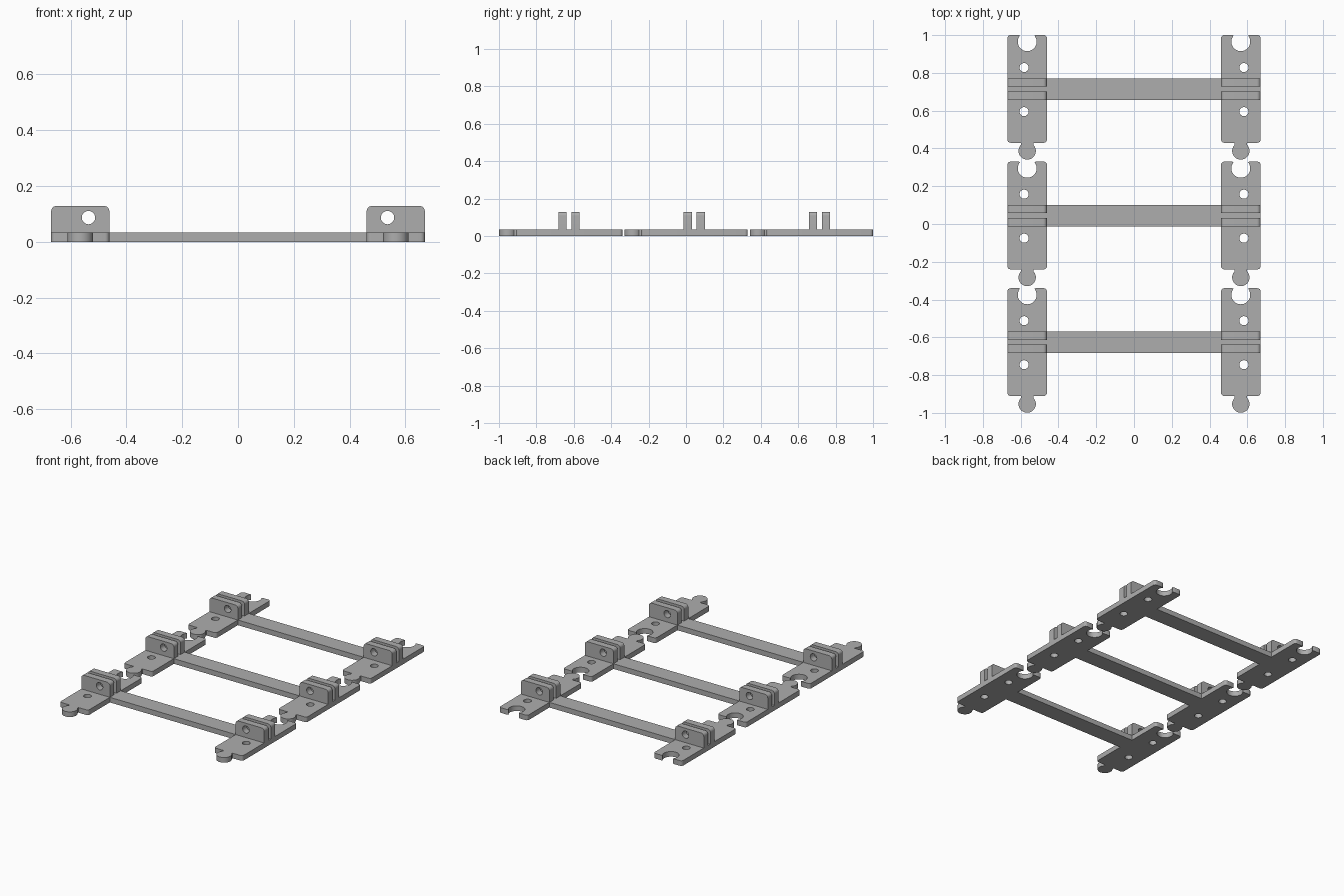
import bpy
import math
from mathutils import Matrix

if "Cube" in bpy.data.objects:
    bpy.data.objects.remove(bpy.data.objects["Cube"])

grey = bpy.data.materials.new("grey plastic")
grey.diffuse_color = (0.42, 0.42, 0.42, 1)
grey.use_nodes = True
grey.node_tree.nodes["Principled BSDF"].inputs["Base Color"].default_value = grey.diffuse_color

THICK = 0.034      # base plate thickness
TAB_TOP = 0.129    # top of the upright tabs
PITCH = 0.67       # distance between frames
INNER, OUTER = 0.461, 0.67
MID = (INNER + OUTER) / 2


def arc(cx, cy, r, start, end, n):
    """Points on an arc, angles in degrees."""
    return [(cx + r * math.cos(math.radians(start + (end - start) * i / n)),
             cy + r * math.sin(math.radians(start + (end - start) * i / n)))
            for i in range(n + 1)]


def circle(cx, cy, r, n=32):
    return arc(cx, cy, r, 0, 360, n)[:-1]


def slab(name, loops, depth, matrix):
    """Extrude an outline with holes along local z, from 0 to depth."""
    curve = bpy.data.curves.new(name, 'CURVE')
    curve.dimensions = '2D'
    curve.fill_mode = 'BOTH'
    curve.extrude = depth / 2
    for pts in loops:
        s = curve.splines.new('POLY')
        s.points.add(len(pts) - 1)
        for p, (x, y) in zip(s.points, pts):
            p.co = (x, y, 0, 1)
        s.use_cyclic_u = True
    obj = bpy.data.objects.new(name, curve)
    bpy.context.collection.objects.link(obj)
    bpy.ops.object.select_all(action='DESELECT')
    obj.select_set(True)
    bpy.context.view_layer.objects.active = obj
    bpy.ops.object.convert(target='MESH')
    obj = bpy.context.object
    obj.name = name
    obj.data.transform(matrix @ Matrix.Translation((0, 0, depth / 2)))
    obj.data.materials.clear()
    obj.data.materials.append(grey)
    bpy.ops.object.shade_smooth_by_angle(angle=math.radians(30))
    return obj


def base_plate(side, y0, label):
    """Track plate with a round knob in front and a matching socket behind."""
    c, x0, x1, r = side * MID, side * MID - 0.1045, side * MID + 0.1045, 0.016
    front, back = 0.43 + y0, 1.0 + y0
    outline = (arc(x0 + r, front + r, r, 180, 270, 5)
               + [(c - 0.033, front)]
               + arc(c, 0.387 + y0, 0.046, 135, 405, 28)          # knob
               + [(c + 0.033, front)]
               + arc(x1 - r, front + r, r, 270, 360, 5)
               + arc(x1 - r, back - r, r, 0, 90, 5)
               + [(c + 0.044, back)]
               + arc(c, 0.965 + y0, 0.05, 40, -220, 28)           # socket
               + [(c - 0.044, back)]
               + arc(x0 + r, back - r, r, 90, 180, 5))
    holes = [circle(side * 0.582, y + y0, 0.024) for y in (0.828, 0.595)]
    slab("base_plate_" + label, [outline] + holes, THICK, Matrix())


def upright_tab(side, y_back, depth, label):
    """Upright ear with rounded top corners and a pin hole."""
    x0, x1, r = side * MID - 0.1045, side * MID + 0.1045, 0.02
    outline = ([(x0, THICK), (x1, THICK)]
               + arc(x1 - r, TAB_TOP - r, r, 0, 90, 6)
               + arc(x0 + r, TAB_TOP - r, r, 90, 180, 6))
    stand = Matrix.Translation((0, y_back, 0)) @ Matrix.Rotation(math.pi / 2, 4, 'X')
    slab("upright_tab_" + label, [outline, circle(side * 0.536, 0.087, 0.024)],
         depth, stand)


# Three identical frames in a row
for i in range(3):
    y0 = -PITCH * i
    for side, name in ((-1, "left"), (1, "right")):
        label = f"{name}_{i + 1}"
        base_plate(side, y0, label)
        upright_tab(side, 0.701 + y0, 0.044, "front_" + label)
        upright_tab(side, 0.771 + y0, 0.044, "back_" + label)
    # Cross bar joining the two plates
    bar = [(-INNER, 0.657 + y0), (INNER, 0.657 + y0),
           (INNER, 0.771 + y0), (-INNER, 0.771 + y0)]
    slab(f"cross_bar_{i + 1}", [bar], THICK, Matrix())
